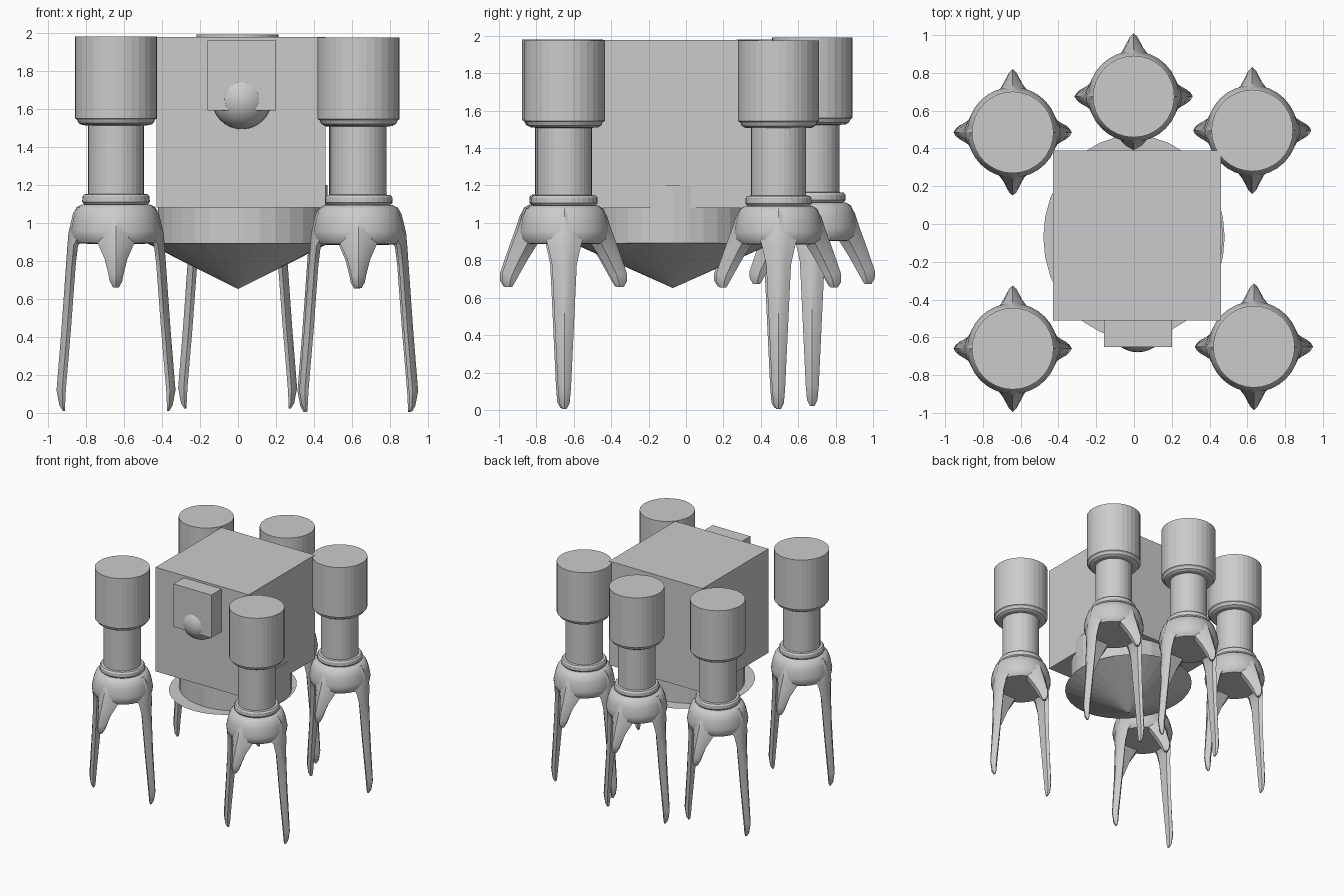
import bpy, bmesh, math
from mathutils import Vector, Matrix

if "Cube" in bpy.data.objects:
    bpy.data.objects.remove(bpy.data.objects["Cube"])

def finish(bm, name, smooth=None):
    bmesh.ops.recalc_face_normals(bm, faces=bm.faces)
    me = bpy.data.meshes.new(name)
    bm.to_mesh(me)
    bm.free()
    ob = bpy.data.objects.new(name, me)
    bpy.context.collection.objects.link(ob)
    if smooth:
        bpy.ops.object.select_all(action='DESELECT')
        bpy.context.view_layer.objects.active = ob
        ob.select_set(True)
        bpy.ops.object.shade_smooth_by_angle(angle=math.radians(smooth))
    return ob

def box(name, lo, hi):
    bm = bmesh.new()
    lo, hi = Vector(lo), Vector(hi)
    bmesh.ops.create_cube(bm, size=1, matrix=Matrix.Translation((lo + hi) / 2) @ Matrix.Diagonal((*(hi - lo), 1)))
    return finish(bm, name)

def loft(bm, rings):
    """Skin a list of closed point rings and cap both ends."""
    vs = [[bm.verts.new(p) for p in r] for r in rings]
    n = len(vs[0])
    for a, b in zip(vs, vs[1:]):
        for i in range(n):
            j = (i + 1) % n
            bm.faces.new((a[i], a[j], b[j], b[i]))
    bm.faces.new(vs[0])
    bm.faces.new(vs[-1])

def lathe(name, profile, centre, dz=0, scale=(1, 1), smooth=None, n=32):
    bm = bmesh.new()
    loft(bm, [[(centre[0] + r * scale[0] * math.cos(2 * math.pi * i / n),
                centre[1] + r * scale[1] * math.sin(2 * math.pi * i / n), z + dz)
               for i in range(n)] for r, z in profile])
    return finish(bm, name, smooth)

def claw(bm, sections, angle, centre, dz):
    """Tapered claw with an outer ridge; sections are (z, inner, outer, half width)."""
    rot = Matrix.Translation((*centre, dz)) @ Matrix.Rotation(angle, 4, 'Z')
    rings = []
    for z, a, b, w in sections:
        m = a + (b - a) * 0.4
        pts = [(b, 0), (b - (b - a) * 0.2, w * 0.5), (m, w), (a, w * 0.65),
               (a, -w * 0.65), (m, -w), (b - (b - a) * 0.2, -w * 0.5)]
        rings.append([rot @ Vector((x, y, z)) for x, y in pts])
    loft(bm, rings)

# Main body, lower drum and pointed base
box("body_block", (-0.43, -0.51, 1.08), (0.46, 0.39, 1.978))
lathe("lower_drum", [(1, 1.2), (1, 0.89)], (0.025, -0.07), scale=(0.447, 0.43))
lathe("base_cone", [(1, 0.893), (0.002, 0.652)], (0, -0.07), scale=(0.48, 0.54))

# Front housing with a ball lens
box("front_housing", (-0.16, -0.65, 1.59), (0.20, -0.50, 1.96))
bm = bmesh.new()
bmesh.ops.create_uvsphere(bm, u_segments=32, v_segments=16, radius=0.157,
                          matrix=Matrix.Translation((0.02, -0.522, 1.65)))
finish(bm, "front_ball", 40)

# Profiles shared by all legs
PISTON = [(0.216, 1.98), (0.216, 1.55), (0.205, 1.543), (0.197, 1.525), (0.18, 1.515),
          (0.147, 1.512), (0.147, 1.152), (0.168, 1.15), (0.177, 1.138), (0.178, 1.11),
          (0.165, 1.095), (0.15, 1.08)]
HUB = [(0.10, 1.10), (0.18, 1.097), (0.208, 1.08), (0.226, 1.03), (0.240, 0.96),
       (0.235, 0.92), (0.215, 0.893), (0.15, 0.89)]
LONG = [(1.085, 0.10, 0.205, 0.12), (1.05, 0.10, 0.226, 0.12), (0.95, 0.15, 0.250, 0.11),
        (0.88, 0.20, 0.256, 0.088), (0.78, 0.212, 0.263, 0.066), (0.44, 0.237, 0.287, 0.05),
        (0.12, 0.264, 0.313, 0.035), (0.04, 0.268, 0.298, 0.028), (0.01, 0.268, 0.28, 0.012)]
SHORT = [(1.085, 0.10, 0.20, 0.13), (1.04, 0.10, 0.228, 0.13), (0.96, 0.10, 0.254, 0.125),
         (0.89, 0.145, 0.28, 0.095), (0.81, 0.195, 0.308, 0.06), (0.73, 0.24, 0.335, 0.04),
         (0.69, 0.262, 0.334, 0.032), (0.66, 0.28, 0.315, 0.015)]

# Five clawed legs: name, centre, height offset
LEGS = [("front_left", (-0.642, -0.66), 0), ("front_right", (0.635, -0.65), -0.004),
        ("back_left", (-0.642, 0.485), 0), ("back_right", (0.626, 0.495), -0.006),
        ("back_centre", (-0.002, 0.675), 0.012)]
for name, c, dz in LEGS:
    lathe(name + "_leg_piston", PISTON, c, dz)
    lathe(name + "_leg_hub", HUB, c, dz, smooth=40)
    bm = bmesh.new()
    for k in range(4):
        claw(bm, SHORT if k % 2 else LONG, k * math.pi / 2, c, dz)
    finish(bm, name + "_leg_claws", 35)
